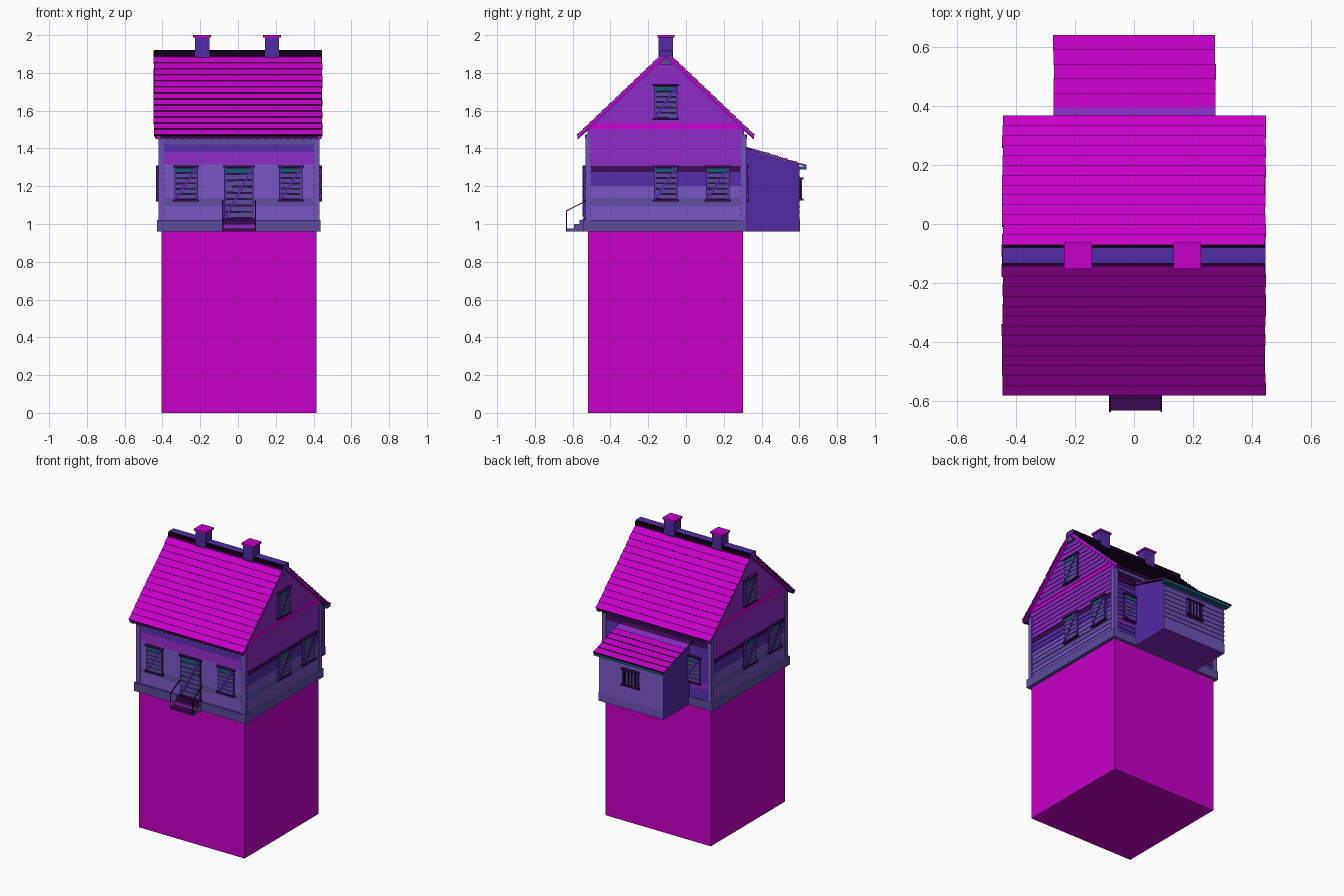
import bpy, bmesh, math, random
from mathutils import Matrix, Vector

random.seed(4)
cube = bpy.data.objects.get("Cube")
if cube:
    bpy.data.objects.remove(cube, do_unlink=True)

PALETTE = {
    "magenta": (0.565, 0.0, 0.58),
    "purple": (0.25, 0.022, 0.53),
    "lavender": (0.165, 0.085, 0.49),
    "violet": (0.085, 0.024, 0.375),
    "slate": (0.11, 0.07, 0.34),
    "plum": (0.045, 0.003, 0.085),
    "teal": (0.012, 0.10, 0.19),
    "shadow": (0.007, 0.001, 0.012),
}
NAMES = list(PALETTE)
MATS = {}
for name, rgb in PALETTE.items():
    mat = bpy.data.materials.new(name)
    mat.use_nodes = True
    mat.diffuse_color = (*rgb, 1)
    mat.node_tree.nodes["Principled BSDF"].inputs["Base Color"].default_value = (*rgb, 1)
    MATS[name] = mat

CX, CY = 0.005, -0.107    # centre of the house
HALF = 0.415              # half width of the house body
BASE, FLOOR = 0.96, 1.02
EAVE, RIDGE, REACH = 1.467, 1.913, 0.468
SLOPE = (RIDGE - EAVE) / REACH

# Painted wall bands: upper limit and colour
FRONT = [(1.095, "lavender"), (1.137, "slate"), (1.315, "lavender"), (1.38, "purple"),
         (1.42, "violet"), (2, "slate")]
SIDE = [(1.095, "lavender"), (1.137, "slate"), (1.2, "lavender"), (1.275, "violet"),
        (1.307, "plum"), (1.503, "purple"), (1.533, "magenta"), (2, "purple")]
BACK = [(1.095, "violet"), (1.137, "purple"), (1.38, "violet"), (2, "plum")]


def prism(bm, profile, x0, x1, mat, ends=None, sides=None, M=Matrix()):
    """Extrude a y-z profile from x0 to x1; sides maps profile edges to colours."""
    a = [bm.verts.new(M @ Vector((x0, y, z))) for y, z in profile]
    b = [bm.verts.new(M @ Vector((x1, y, z))) for y, z in profile]
    n = len(a)
    for i in range(n):
        j = (i + 1) % n
        f = bm.faces.new((a[i], a[j], b[j], b[i]))
        f.material_index = NAMES.index((sides or {}).get(i, mat))
    for ring in (a, b[::-1]):
        bm.faces.new(ring).material_index = NAMES.index(ends or mat)


def box(bm, x, y, z, mat, M=Matrix(), **kw):
    prism(bm, [(y[0], z[0]), (y[1], z[0]), (y[1], z[1]), (y[0], z[1])],
          x[0], x[1], mat, M=M, **kw)


def finish(bm, name):
    bmesh.ops.recalc_face_normals(bm, faces=bm.faces)
    used = sorted({f.material_index for f in bm.faces})
    for f in bm.faces:
        f.material_index = used.index(f.material_index)
    mesh = bpy.data.meshes.new(name)
    bm.to_mesh(mesh)
    bm.free()
    for i in used:
        mesh.materials.append(MATS[NAMES[i]])
    obj = bpy.data.objects.new(name, mesh)
    bpy.context.scene.collection.objects.link(obj)


def facing(angle, y=CY, dist=HALF):
    """Wall frame: x along the wall, -y outward, z up."""
    return (Matrix.Translation((CX, y, 0)) @ Matrix.Rotation(math.radians(angle), 4, 'Z')
            @ Matrix.Translation((0, -dist, 0)))


def clapboards(name, M, z0, z1, half, bands):
    bm = bmesh.new()
    rows = round((z1 - z0) / 0.032)
    for i in range(rows):
        a, b = z0 + (z1 - z0) * i / rows, z0 + (z1 - z0) * (i + 1) / rows
        w = min(half, (RIDGE - 0.01 - b) / SLOPE) if z1 > 1.6 else half
        prism(bm, [(0, a), (-0.006, a), (-0.002, b), (0, b)], -w, w, bands[0][1], M=M)
    for limit, _ in bands:
        bmesh.ops.bisect_plane(bm, geom=bm.verts[:] + bm.edges[:] + bm.faces[:],
                               plane_co=(0, 0, limit), plane_no=(0, 0, 1))
    for f in bm.faces:
        z = f.calc_center_median().z
        f.material_index = NAMES.index(next(mat for limit, mat in bands if z < limit))
    finish(bm, name)


def frame(bm, T, w, h, pane):
    box(bm, (-w, w), (-0.011, 0), (-h, h), pane, T)
    for s in (-1, 1):
        box(bm, sorted((s * w, s * (w - 0.01))), (-0.018, 0), (-h, h), "violet", T)
        box(bm, (-w - 0.007, w + 0.007), (-0.025, 0), sorted((s * h, s * (h - 0.01))), "plum", T)


def boarded_opening(name, M, x, z, w, h, boards=6):
    """Framed opening with crooked planks and a brace nailed across it."""
    bm = bmesh.new()
    T = M @ Matrix.Translation((x, 0, z))
    frame(bm, T, w, h, "plum")
    gap = (2 * h - 0.022) / boards
    for i in range(boards):
        R = Matrix.Translation((0, 0, -h + 0.011 + gap * (i + 0.5)))
        R = R @ Matrix.Rotation(random.uniform(-0.035, 0.035), 4, 'Y')
        box(bm, (-w + 0.006, w - 0.006), (-0.02, -0.01), (-gap * 0.43, gap * 0.43),
            "teal" if i == boards - 1 else "slate", T @ R)
    d = math.hypot(w, h) * 0.85
    box(bm, (-d, d), (-0.025, -0.02), (-0.007, 0.007), "violet",
        T @ Matrix.Rotation(-math.atan2(h, w), 4, 'Y'))
    finish(bm, name)


def shingle_rows(bm, low, high, x0, x1, rows):
    low, high = Vector(low), Vector(high)
    d = high - low
    n = Vector((-d.y, d.x)).normalized()
    n *= 1 if n.y > 0 else -1
    for i in range(rows):
        a, b = low + d * i / rows, low + d * (i + 1) / rows
        j = random.uniform(-0.002, 0.002)
        prism(bm, [a - n * 0.004, a + n * 0.008, b + n * 0.003, b - n * 0.004],
              x0 + j, x1 + j, "magenta", ends="purple",
              sides={0: "shadow", 2: "shadow", 3: "shadow"})


# Plinth block and foundation
bm = bmesh.new()
box(bm, (CX - 0.41, CX + 0.41), (-0.52, 0.303), (0, BASE), "magenta")
finish(bm, "plinth_block")
bm = bmesh.new()
box(bm, (CX - 0.433, CX + 0.433), (CY - 0.435, CY + 0.43), (BASE, FLOOR), "slate")
finish(bm, "foundation")

# House body and clapboards
bm = bmesh.new()
top = RIDGE - SLOPE * HALF - 0.01
prism(bm, [(CY - HALF, FLOOR), (CY + HALF, FLOOR), (CY + HALF, top), (CY, RIDGE - 0.01),
           (CY - HALF, top)], CX - HALF, CX + HALF, "purple")
finish(bm, "house_body")
clapboards("front_clapboards", facing(0), FLOOR, 1.46, HALF, FRONT)
clapboards("back_clapboards", facing(180), FLOOR, 1.46, HALF, BACK)
clapboards("left_clapboards", facing(90), FLOOR, 1.88, HALF, SIDE)
clapboards("right_clapboards", facing(-90), FLOOR, 1.88, HALF, SIDE)

# Corner boards and frieze boards
bm = bmesh.new()
for sx in (-1, 1):
    for sy in (-1, 1):
        box(bm, sorted((CX + sx * 0.395, CX + sx * 0.426)),
            sorted((CY + sy * 0.395, CY + sy * 0.426)), (FLOOR, 1.47), "lavender")
for angle in (0, 180):
    box(bm, (-0.4, 0.4), (-0.014, 0), (1.453, 1.475), "slate", facing(angle))
finish(bm, "corner_and_frieze_boards")

# Windows and door
for label, angle in (("front", 0), ("back", 180)):
    for x in (-0.28, 0.275):
        boarded_opening(label + "_window", facing(angle), x, 1.215, 0.062, 0.095)
for label, angle in (("left", 90), ("right", -90)):
    for x, z in ((0, 1.215), (0.275, 1.215), (0, 1.645)):
        boarded_opening(label + "_window", facing(angle), x, z, 0.063, 0.095)
boarded_opening("front_door", facing(0), 0, 1.165, 0.078, 0.145, boards=8)

# Main roof: shingles, barge boards, fascia and rafter tails
bm = bmesh.new()
trim = bmesh.new()
for s in (-1, 1):
    edge = CY + s * REACH
    shingle_rows(bm, (edge, EAVE), (CY, RIDGE), -0.446, 0.445, 14)
    for x in (-0.437, 0.417):
        prism(trim, [(edge, EAVE), (CY, RIDGE), (CY, RIDGE - 0.026), (edge, EAVE - 0.018)],
              CX + x, CX + x + 0.02, "magenta")
    box(trim, (-0.44, 0.44), sorted((edge - s * 0.012, edge)), (EAVE - 0.014, EAVE + 0.004), "plum")
    for i in range(22):
        x = -0.415 + i * 0.04
        prism(trim, [(edge, EAVE), (edge - s * 0.06, EAVE + SLOPE * 0.06),
                     (edge - s * 0.06, EAVE + SLOPE * 0.06 - 0.025), (edge, EAVE - 0.02)],
              x - 0.006, x + 0.006, "violet")
    prism(trim, [(CY - 0.035, 1.845), (CY + 0.035, 1.845), (CY, 1.882)],
          *sorted((CX + s * 0.417, CX + s * 0.439)), "slate")
finish(bm, "roof_shingles")
finish(trim, "roof_trim")

# Ridge: dark bed with a lighter cap along it
bm = bmesh.new()
box(bm, (-0.446, 0.445), (CY - 0.034, CY + 0.036), (1.885, 1.914), "shadow", ends="violet")
box(bm, (-0.446, 0.445), (CY - 0.026, CY + 0.028), (1.905, 1.92), "violet",
    sides={1: "shadow", 3: "shadow"})
finish(bm, "ridge_cap")

# Chimneys
for x in (-0.19, 0.18):
    bm = bmesh.new()
    box(bm, (x - 0.038, x + 0.038), (CY - 0.038, CY + 0.038), (1.86, 1.99), "violet")
    box(bm, (x - 0.047, x + 0.047), (CY - 0.045, CY + 0.045), (1.988, 2.0), "magenta")
    finish(bm, "chimney")

# Rear lean-to
bm = bmesh.new()
prism(bm, [(0.30, BASE), (0.597, BASE), (0.597, 1.315), (0.30, 1.405)], CX - 0.25, CX + 0.25,
      "lavender", ends="violet", sides={0: "purple"})
box(bm, (CX - 0.251, CX + 0.251), (0.59, 0.603), (BASE + 0.001, FLOOR), "lavender", ends="violet")
finish(bm, "lean_to_body")
rear = facing(180, 0, 0.597)
clapboards("lean_to_clapboards", rear, FLOOR, 1.31, 0.25, [(2, "lavender")])
bm = bmesh.new()
T = rear @ Matrix.Translation((0, 0, 1.185))
frame(bm, T, 0.062, 0.06, "shadow")
for x in (-0.026, 0, 0.026):
    box(bm, (x - 0.006, x + 0.006), (-0.016, -0.01), (-0.05, 0.05), "slate", T)
finish(bm, "lean_to_window")
bm = bmesh.new()
shingle_rows(bm, (0.637, 1.307), (0.393, 1.383), -0.272, 0.276, 5)
prism(bm, [(0.35, 1.388), (0.395, 1.375), (0.395, 1.387), (0.35, 1.4)], -0.272, 0.276, "purple")
prism(bm, [(0.30, 1.402), (0.35, 1.388), (0.35, 1.399), (0.30, 1.414)], -0.272, 0.276, "plum")
box(bm, (CX - 0.265, CX + 0.265), (0.598, 0.638), (1.288, 1.304), "teal")
finish(bm, "lean_to_roof")

# Front steps and handrails
bm = bmesh.new()
for front, low, high, riser in ((-0.632, BASE, 0.976, "plum"), (-0.592, 0.976, 1.0, "purple"),
                                (-0.565, 1.0, 1.022, "plum")):
    box(bm, (-0.082, 0.093), (front, -0.535), (low, high), "plum", ends="slate", sides={3: riser})
for x in (-0.084, 0.089):
    box(bm, (x, x + 0.006), (-0.636, -0.631), (BASE, 1.07), "plum")
    prism(bm, [(-0.636, 1.065), (-0.53, 1.119), (-0.53, 1.125), (-0.636, 1.071)], x, x + 0.006, "plum")
finish(bm, "front_steps")
